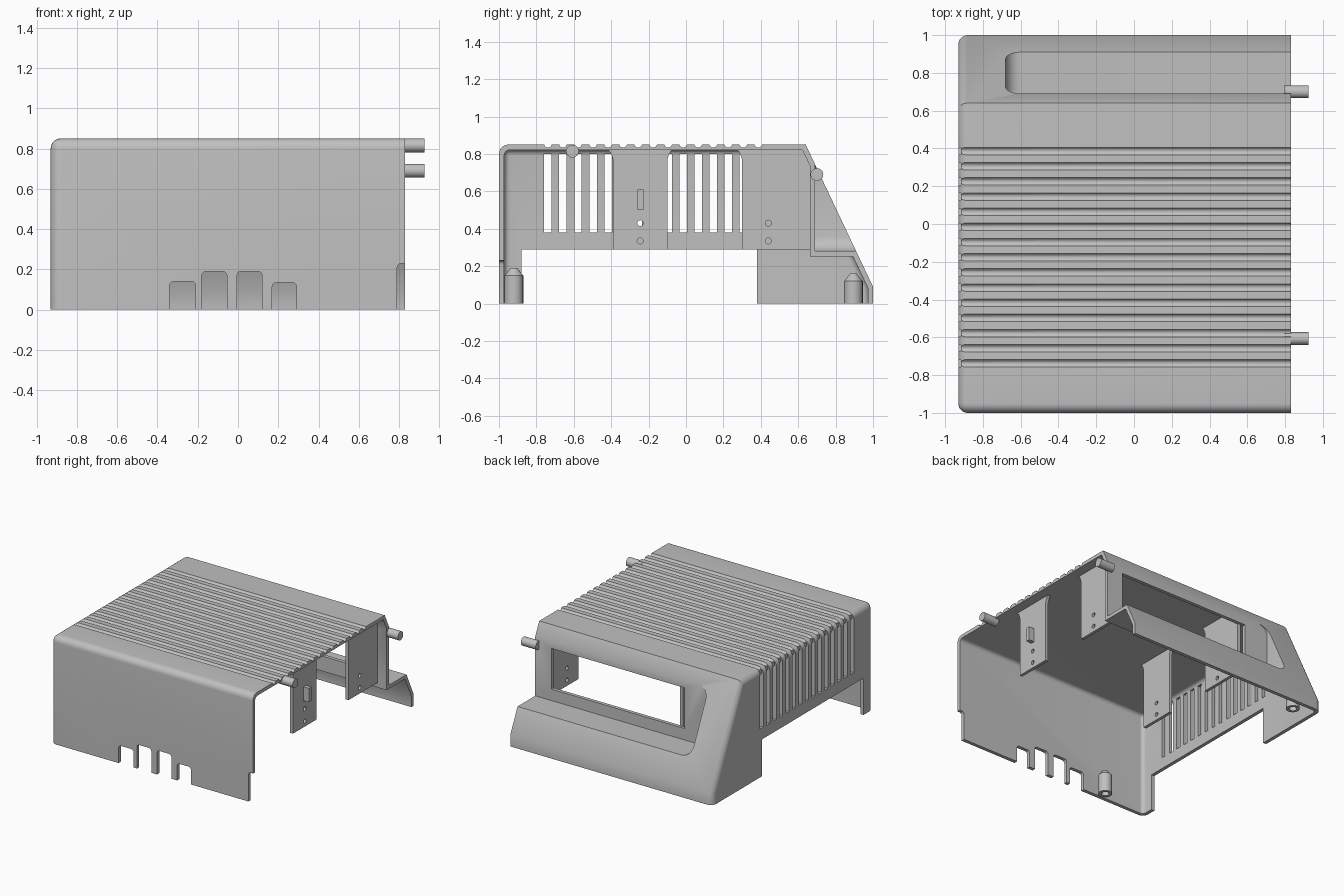
import bpy, bmesh, math
from mathutils import Matrix, Vector

if "Cube" in bpy.data.objects:
    bpy.data.objects.remove(bpy.data.objects["Cube"], do_unlink=True)

grey = bpy.data.materials.new("plain_grey")
grey.use_nodes = True
colour = (0.53, 0.53, 0.53, 1)
grey.diffuse_color = colour
grey.node_tree.nodes["Principled BSDF"].inputs["Base Color"].default_value = colour

T = 0.028                      # wall thickness
X0, X1 = -0.93, 0.83           # closed side and open side


def make(name, bm):
    bmesh.ops.recalc_face_normals(bm, faces=bm.faces)
    mesh = bpy.data.meshes.new(name)
    bm.to_mesh(mesh)
    bm.free()
    mesh.materials.append(grey)
    ob = bpy.data.objects.new(name, mesh)
    bpy.context.collection.objects.link(ob)
    return ob


def activate(ob):
    bpy.ops.object.select_all(action='DESELECT')
    ob.select_set(True)
    bpy.context.view_layer.objects.active = ob


def combine(ob, tool, operation='DIFFERENCE'):
    mod = ob.modifiers.new("cut", 'BOOLEAN')
    mod.operation, mod.solver, mod.object = operation, 'EXACT', tool
    activate(ob)
    bpy.ops.object.modifier_apply(modifier=mod.name)
    bpy.data.objects.remove(tool, do_unlink=True)


def smooth(ob):
    activate(ob)
    bpy.ops.object.shade_smooth_by_angle(angle=math.radians(32))


def add_prism(bm, points, xa, xb):
    """Extrude a (y, z) outline along x."""
    face = bm.faces.new([bm.verts.new((xa, y, z)) for y, z in points])
    out = bmesh.ops.extrude_face_region(bm, geom=[face])
    verts = [v for v in out["geom"] if isinstance(v, bmesh.types.BMVert)]
    bmesh.ops.translate(bm, verts=verts, vec=(xb - xa, 0, 0))


def add_box(bm, lo, hi):
    lo, hi = Vector(lo), Vector(hi)
    mat = Matrix.Translation((lo + hi) / 2) @ Matrix.Diagonal((*(hi - lo), 1))
    bmesh.ops.create_cube(bm, size=1, matrix=mat)


def add_rod(bm, axis, centre, radius, length, top=None, segments=24):
    turn = Matrix.Rotation(math.pi / 2, 4, 'Y') if axis == 'X' else Matrix()
    bmesh.ops.create_cone(bm, cap_ends=True, segments=segments, radius1=radius,
                          radius2=radius if top is None else top, depth=length,
                          matrix=Matrix.Translation(centre) @ turn)


def round_edges(bm, test, radius, segments=6):
    edges = [e for e in bm.edges if test(e.verts[0].co, e.verts[1].co)]
    bmesh.ops.bevel(bm, geom=edges, offset=radius, segments=segments,
                    profile=0.5, affect='EDGES', clamp_overlap=True)


def housing(name, points, xa, xb, radius):
    """Sloped block rounded around its closed side and its top front edge."""
    bm = bmesh.new()
    add_prism(bm, points, xa, xb)
    front = min(p[0] for p in points)
    top = max(p[1] for p in points)
    low = min(p[1] for p in points)

    def test(a, b):
        side = max(a.x, b.x) < xa + 1e-4 and max(a.z, b.z) > low + 1e-4
        ridge = max(a.y, b.y) < front + 1e-4 and min(a.z, b.z) > top - 1e-4
        return side or ridge
    round_edges(bm, test, radius)
    return make(name, bm)


def pocket(name, grow):
    """Display recess block with rounded closed end."""
    bm = bmesh.new()
    xa = -0.68 - grow
    add_box(bm, (xa, 0.69 - grow, 0.28 - grow), (1.2, 1.3, 0.745 + grow))
    round_edges(bm, lambda a, b: max(a.x, b.x) < xa + 1e-4
                and abs(a.y - b.y) > 0.1, 0.08 + grow)
    return make(name, bm)


# Hollow shell with a sloped back
shell = housing("enclosure_shell", [(-1, 0), (-1, 0.85), (0.64, 0.85),
                                    (1, 0.09), (1, 0)], X0, X1, 0.05)
cavity = housing("cavity", [(-1 + T, -0.1), (-1 + T, 0.85 - T), (0.622, 0.85 - T),
                            (1 - T, 0.084), (1 - T, -0.1)], X0 + T, 1.0, 0.03)
combine(cavity, pocket("pocket_walls", T))
combine(shell, cavity)
combine(shell, pocket("pocket_space", 0))

# Display window and cut-away lower side wall
bm = bmesh.new()
add_box(bm, (-0.47, 0.6, 0.37), (0.69, 0.75, 0.69))
combine(shell, make("window", bm))
bm = bmesh.new()
add_box(bm, (-1.1, -0.88, -0.2), (-0.85, 0.38, 0.29))
combine(shell, make("side_cutout", bm))

# Cable notches along the bottom of the front wall
bm = bmesh.new()
for xa, xb, h in [(-0.34, -0.21, 0.14), (-0.18, -0.055, 0.19),
                  (-0.005, 0.12, 0.19), (0.17, 0.29, 0.135), (0.79, 0.95, 0.23)]:
    add_box(bm, (xa, -1.1, -0.2), (xb, -0.94, h))
round_edges(bm, lambda a, b: min(a.z, b.z) > 0 and abs(a.y - b.y) > 0.1, 0.02, 3)
combine(shell, make("notches", bm))

# Roof grooves that wrap the edge and become vent slots
centres = [-0.738 + 0.0803 * i for i in range(15)]
grooves, slots, wraps = bmesh.new(), bmesh.new(), bmesh.new()
for y in centres:
    add_rod(grooves, 'X', (0, y, 0.855), 0.021, 2.4, segments=16)
    add_box(slots, (-1.1, y - 0.02, 0.38), (-0.88, y + 0.02, 0.80))
    add_box(wraps, (-1.1, y - 0.018, 0.7), (-0.915, y + 0.018, 0.9))
combine(shell, make("groove_cutters", grooves))
combine(shell, make("slot_cutters", slots))
combine(shell, make("wrap_cutters", wraps))
smooth(shell)

# Hanging mounting tabs, each with two screw holes
front_outline = [(-0.39, 0.29), (-0.10, 0.29), (-0.10, 0.77), (-0.09, 0.80),
                 (-0.07, 0.83), (-0.42, 0.83), (-0.40, 0.80), (-0.39, 0.77)]
back_outline = [(0.30, 0.29), (0.67, 0.29), (0.67, 0.74), (0.63, 0.83),
                (0.27, 0.83), (0.29, 0.80), (0.30, 0.77)]
for side, x, out in (("left", 0.74, 1), ("right", -0.43, -1)):
    for place, outline, hole_y in (("front", front_outline, -0.245),
                                   ("back", back_outline, 0.44)):
        bm = bmesh.new()
        add_prism(bm, outline, x - 0.012, x + 0.012)
        tab = make(f"{place}_{side}_tab", bm)
        bm = bmesh.new()
        for z in (0.335, 0.43):
            add_rod(bm, 'X', (x, hole_y, z), 0.016, 0.2, segments=16)
        combine(tab, make("holes", bm))
    # Small locating block on the front tab
    bm = bmesh.new()
    xa, xb = sorted((x, x + out * 0.06))
    add_box(bm, (xa, -0.26, 0.50), (xb, -0.228, 0.61))
    make(f"{side}_locating_block", bm)

# Alignment pins on the open side
for name, y, z in (("front_pin", -0.607, 0.815), ("back_pin", 0.70, 0.69)):
    bm = bmesh.new()
    add_rod(bm, 'X', (0.86, y, z), 0.034, 0.13)
    smooth(make(name, bm))

# Screw posts with conical tops and open bores
for name, x, y, h in (("front_post", -0.5, -0.92, 0.15), ("back_post", -0.75, 0.895, 0.12)):
    bm = bmesh.new()
    add_rod(bm, 'Z', (x, y, h / 2), 0.05, h)
    post = make(name, bm)
    bm = bmesh.new()
    add_rod(bm, 'Z', (x, y, h + 0.0195), 0.05, 0.041, top=0.018)
    combine(post, make("post_cone", bm), 'UNION')
    bm = bmesh.new()
    add_rod(bm, 'Z', (x, y, 0.03), 0.028, h)
    combine(post, make("post_bore", bm))
    smooth(post)
